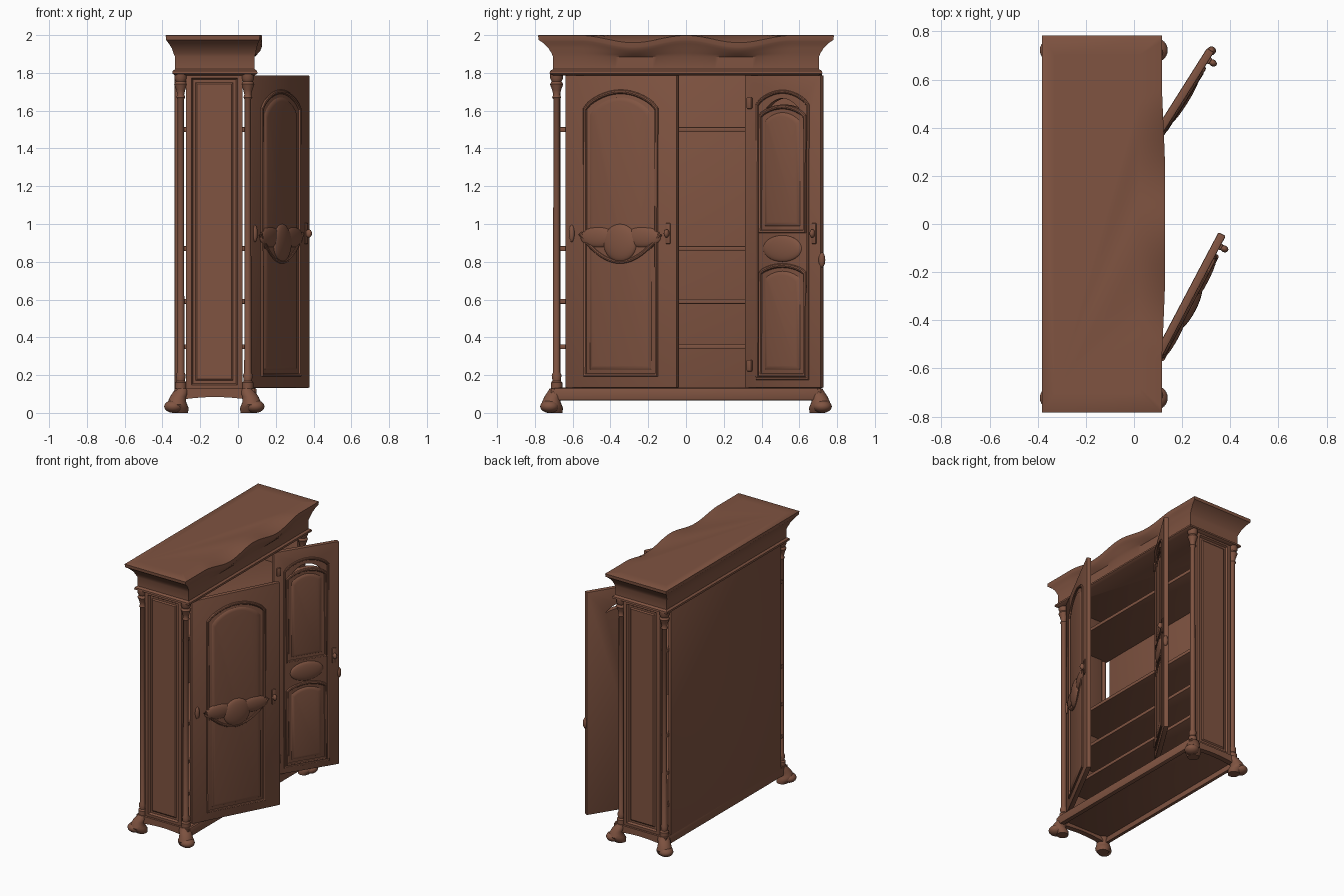
import bpy, bmesh, math
from mathutils import Matrix, Vector

if "Cube" in bpy.data.objects:
    bpy.data.objects.remove(bpy.data.objects["Cube"])

wood = bpy.data.materials.new("brown_wood")
wood.diffuse_color = (0.215, 0.088, 0.053, 1)
wood.use_nodes = True
wood.node_tree.nodes["Principled BSDF"].inputs["Base Color"].default_value = wood.diffuse_color


def finish(name, bm, M=None):
    bmesh.ops.recalc_face_normals(bm, faces=bm.faces[:])
    me = bpy.data.meshes.new(name)
    bm.to_mesh(me)
    bm.free()
    if M:
        me.transform(M)
    me.materials.append(wood)
    ob = bpy.data.objects.new(name, me)
    bpy.context.collection.objects.link(ob)
    return ob


def box(name, lo, hi, bevel=0.004, M=None, panel=None):
    """Box from corner to corner; panel = (normal, border) sinks a framed panel."""
    bm = bmesh.new()
    bmesh.ops.create_cube(bm, size=1)
    for v in bm.verts:
        v.co = Vector([(a + b) / 2 + c * (b - a) for a, b, c in zip(lo, hi, v.co)])
    if bevel:
        bmesh.ops.bevel(bm, geom=bm.edges[:], offset=bevel, segments=2, affect='EDGES', profile=0.5)
    if panel:
        f = max(bm.faces, key=lambda f: f.normal.dot(Vector(panel[0])) * f.calc_area())
        for t, d in ((panel[1], 0), (0.012, -0.014), (0.02, 0), (0.012, 0.007)):
            bmesh.ops.inset_region(bm, faces=[f], thickness=t, depth=d)
    return finish(name, bm, M)


def loft(name, rings, M=None):
    """Skin closed rings of equal point count and cap both ends."""
    bm = bmesh.new()
    vs = [[bm.verts.new(p) for p in r] for r in rings]
    n = len(vs[0])
    for a, b in zip(vs, vs[1:]):
        for i in range(n):
            bm.faces.new((a[i], a[(i + 1) % n], b[(i + 1) % n], b[i]))
    bm.faces.new(vs[0][::-1])
    bm.faces.new(vs[-1])
    return finish(name, bm, M)


def disc(cx, cy, z, r, n=20):
    return [(cx + r * math.cos(i * math.tau / n), cy + r * math.sin(i * math.tau / n), z) for i in range(n)]


def blob(name, c, r, M=None):
    bm = bmesh.new()
    bmesh.ops.create_uvsphere(bm, u_segments=24, v_segments=14, radius=1)
    for v in bm.verts:
        v.co = Vector([a + b * k for a, b, k in zip(c, r, v.co)])
    return finish(name, bm, M)


def tube(name, pts, r, closed=False, M=None):
    cu = bpy.data.curves.new(name, 'CURVE')
    cu.dimensions = '3D'
    cu.bevel_depth, cu.bevel_resolution = r, 3
    s = cu.splines.new('POLY')
    s.points.add(len(pts) - 1)
    for p, q in zip(s.points, pts):
        p.co = (*q, 1)
    s.use_cyclic_u = closed
    tmp = bpy.data.objects.new("tmp", cu)
    bpy.context.collection.objects.link(tmp)
    bm = bmesh.new()
    bm.from_mesh(tmp.evaluated_get(bpy.context.evaluated_depsgraph_get()).to_mesh())
    bpy.data.objects.remove(tmp)
    return finish(name, bm, M)


def arch(u0, u1, z0, z1, rise, y, shrink=0, n=16):
    """Rectangle outline with a curved top, in the local door plane."""
    u0, u1, z0, z1 = u0 + shrink, u1 - shrink, z0 + shrink, z1 - shrink
    top = [(u1 + (u0 - u1) * i / n, y, z1 - rise + rise * math.sin(math.pi * i / n) ** 0.7) for i in range(n + 1)]
    return [(u0, y, z0), (u1, y, z0)] + top


# Carcass: sides, back, shelves
for s, side in ((-1, "left"), (1, "right")):
    box(side + "_side", (-0.275, min(s * 0.665, s * 0.70), 0.12), (0.025, max(s * 0.665, s * 0.70), 1.80),
        0.003, panel=((0, s, 0), 0.035))
box("back_panel", (-0.335, -0.637, 0.07), (-0.315, 0.655, 1.80), 0.002)
for i, z in enumerate((0.35, 0.59, 0.87, 1.50)):
    box(f"shelf_{i + 1}", (-0.32, -0.68, z - 0.013), (0.045, 0.68, z + 0.013))

# Corner columns
col = [(0.13, .030), (0.16, .030), (0.17, .022), (0.20, .026), (0.215, .019), (1.66, .017), (1.67, .024),
       (1.685, .018), (1.71, .024), (1.74, .035), (1.755, .026), (1.77, .034), (1.80, .034)]
for x, xn in ((-0.303, "back"), (0.052, "front")):
    for s in (-1, 1):
        loft(f"{xn}_column_{'left' if s < 0 else 'right'}", [disc(x, s * 0.685, z, r) for z, r in col])

# Cornice with a wavy front edge
N = 64
rings = []
for back, front, side, z, wave in (
        (-.33, .085, .70, 1.785, 0), (-.348, .103, .722, 1.797, 0), (-.346, .101, .720, 1.81, 0),
        (-.333, .088, .704, 1.82, 0), (-.333, .088, .704, 1.885, 0), (-.342, .094, .712, 1.905, .3),
        (-.350, .098, .728, 1.93, .7), (-.366, .106, .752, 1.955, 1), (-.376, .112, .770, 1.968, 1),
        (-.381, .114, .781, 1.975, 1), (-.383, .116, .783, 1.998, 1), (-.380, .110, .780, 2.0, .95),
        (-.33, .02, .70, 2.0, 0)):
    ring = [(back, side, z), (back, -side, z)]
    for i in range(N + 1):
        y = -side + 2 * side * i / N
        t = max(0, 1 - abs(y) / 0.56)
        w = wave * (1 - math.cos(math.tau * y / 0.56 * 1.0)) / 2 if t else 0
        ring.append((front + 0.012 * wave * min(1, 2 * t), y, z - 0.038 * w))
    rings.append(ring)
loft("cornice", rings)

# Base: floor, straight front rail, arched side rails
box("base_floor", (-0.33, -0.69, 0.105), (0.085, 0.69, 0.135))
box("base_front_rail", (0.062, -0.70, 0.066), (0.098, 0.70, 0.132), 0.008)
box("base_back_rail", (-0.335, -0.70, 0.066), (-0.31, 0.70, 0.13))
for s in (-1, 1):
    pts = [(-0.335 + 0.425 * i / 20, 0.066 + 0.018 * math.sin(math.pi * i / 20)) for i in range(21)]
    outline = pts + [(0.09, 0.128), (-0.335, 0.128)]
    loft("base_side_rail", [[(x, s * y, z) for x, z in outline] for y in (0.675, 0.715)])

# Flared scroll feet
foot = [(0, 0, .040), (.008, .025, .052), (.018, .045, .054), (.018, .060, .048), (.012, .085, .043),
        (.0, .105, .042), (-.01, .13, .036)]
for x, sx, xn in ((-0.323, -1, "back"), (0.072, 1, "front")):
    for s in (-1, 1):
        k = f"{xn}_foot_{'left' if s < 0 else 'right'}"
        loft(k, [disc(x + sx * (d - .018), s * (0.695 + d), z, r) for d, z, r in foot])
        blob(k + "_toe", (x + sx * .018, s * 0.722, .034), (.05, .05, .034))


def hang(hinge, tip):
    """Matrix placing a door: local x runs hinge to tip, local -y faces out."""
    d = Vector(tip) - Vector(hinge)
    return Matrix.Translation((*hinge, 0)) @ Matrix.Rotation(math.atan2(d.y, d.x), 4, 'Z'), d.length


def panel(name, args, M):
    """Raised arched panel with moulding on the outer face, moulding inside too."""
    loft(name + "_field", [arch(*args, -0.017, .03), arch(*args, -0.022, .035), arch(*args, -0.026, .05)], M)
    tube(name + "_moulding", arch(*args, -0.016), 0.012, True, M)


def handle(name, u, z, M):
    box(name + "_plate", (u - .014, -.025, z - .055), (u + .014, -.014, z + .055), .004, M)
    blob(name, (u, -.036, z), (.014, .018, .022), M)


Z0, Z1, T = 0.133, 1.787, 0.017

# Wide left door with one tall panel and a carved swag
M, w = hang((0.055, -0.632), (0.366, -0.042))
box("left_door", (0, -T, Z0), (w, T, Z1), 0.006, M, panel=((0, 1, 0), 0.08))
panel("left_door_panel", (0.12, w - 0.12, 0.20, 1.70, 0.09), M)
mid = w / 2
blob("swag_centre", (mid, -0.024, 0.90), (0.10, 0.026, 0.10), M)
for s in (-1, 1):
    blob("swag_wing", (mid + s * 0.13, -0.02, 0.93), (0.11, 0.02, 0.055), M)
tube("swag_drape", [(mid + 0.24 * t / 10, -0.02, 0.80 + 0.15 * (t / 10) ** 2) for t in range(-10, 11)], 0.012, False, M)
handle("left_door_handle", w - 0.05, 0.95, M)
blob("left_door_hinge", (0.04, -0.018, 0.95), (.016, .014, .045), M)

# Narrow right door with two panels and an arched slit at the top
M, w = hang((0.063, 0.318), (0.318, 0.722))
door = box("right_door", (0, -T, Z0), (w, T, Z1), 0.006, M)
uc = w / 2
slit = [(uc + 0.10 * t / 8, 1.665 - 0.05 * (t / 8) ** 2) for t in range(-8, 9)]
slit += [(uc + 0.10 * t / 8, 1.632 - 0.022 * (t / 8) ** 2) for t in range(8, -9, -1)]
cutter = loft("slit_cutter", [[(u, y, z) for u, z in slit] for y in (-0.1, 0.1)], M)
cutter.hide_render = True
mod = door.modifiers.new("slit", 'BOOLEAN')
mod.operation, mod.object, mod.solver = 'DIFFERENCE', cutter, 'EXACT'
bpy.context.view_layer.objects.active = door
bpy.ops.object.modifier_apply(modifier="slit")
bpy.data.objects.remove(cutter)
panel("right_door_upper_panel", (0.10, w - 0.10, 0.96, 1.62, 0.05), M)
panel("right_door_lower_panel", (0.10, w - 0.10, 0.20, 0.78, 0.04), M)
tube("right_door_arch", arch(0.08, w - 0.08, 0.18, 1.70, 0.07, -0.016), 0.010, True, M)
blob("right_door_carving", (uc, -0.018, 0.87), (0.12, 0.018, 0.07), M)
handle("right_door_handle", w - 0.04, 0.95, M)
blob("right_door_latch", (w, -0.005, 0.81), (.018, .018, .04), M)
for z in (0.25, 1.64):
    box("right_door_hinge", (0.02, -0.028, z - 0.03), (0.05, -0.014, z + 0.03), .004, M)

# Smooth shading with sharp edges kept
bpy.ops.object.select_all(action='SELECT')
bpy.ops.object.shade_smooth_by_angle(angle=math.radians(35))
